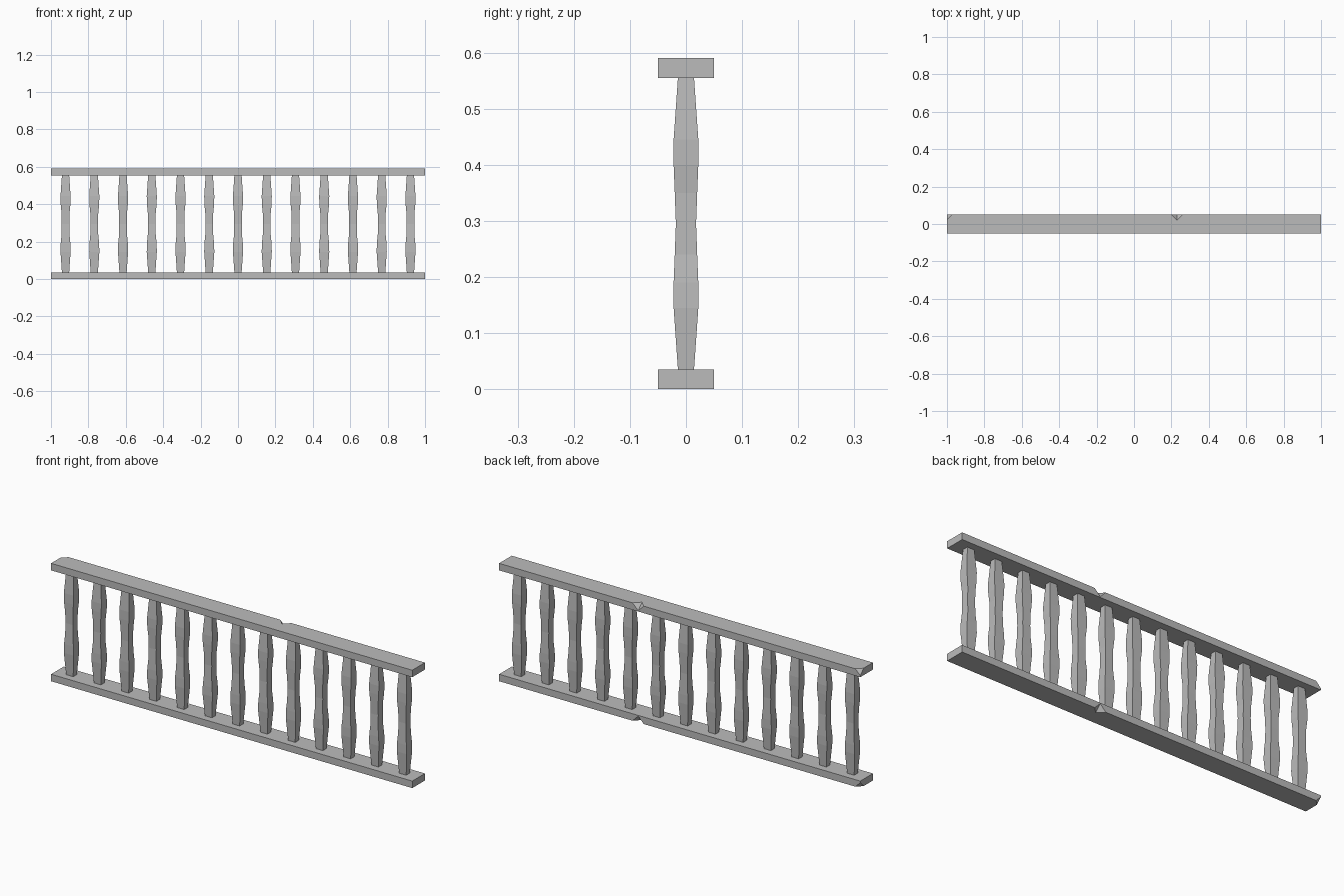
import bpy
import bmesh
from mathutils import Vector

if "Cube" in bpy.data.objects:
    bpy.data.objects.remove(bpy.data.objects["Cube"], do_unlink=True)

# Single stone colour
stone = bpy.data.materials.new("grey_stone")
stone.use_nodes = True
grey = (0.5, 0.5, 0.5, 1)
stone.diffuse_color = grey
stone.node_tree.nodes["Principled BSDF"].inputs["Base Color"].default_value = grey

HEIGHT, RAIL, DEPTH = 0.59, 0.035, 0.10


def add_object(name, bm):
    bmesh.ops.recalc_face_normals(bm, faces=bm.faces)
    mesh = bpy.data.meshes.new(name)
    bm.to_mesh(mesh)
    bm.free()
    mesh.materials.append(stone)
    obj = bpy.data.objects.new(name, mesh)
    bpy.context.collection.objects.link(obj)
    return obj


def chip_cutter(center, radius):
    # Octahedron whose quarter bites a chip out of an edge or corner
    bm = bmesh.new()
    for axis in range(3):
        for sign in (-1, 1):
            offset = Vector()
            offset[axis] = sign * radius
            bm.verts.new(Vector(center) + offset)
    bmesh.ops.convex_hull(bm, input=bm.verts)
    cutter = add_object("chip_cutter", bm)
    cutter.hide_render = True
    return cutter


def rail(name, z, chipped_z):
    bm = bmesh.new()
    bmesh.ops.create_cube(bm, size=1)
    bmesh.ops.scale(bm, vec=(2, DEPTH, RAIL), verts=bm.verts)
    bmesh.ops.translate(bm, vec=(0, 0, z), verts=bm.verts)
    obj = add_object(name, bm)
    bpy.context.view_layer.objects.active = obj
    # Chips on the outer back edge and back corner
    for x, radius in ((0.23, 0.031), (-1, 0.027)):
        cutter = chip_cutter((x, DEPTH / 2, chipped_z), radius)
        mod = obj.modifiers.new("chip", "BOOLEAN")
        mod.operation = "DIFFERENCE"
        mod.solver = "EXACT"
        mod.object = cutter
        bpy.ops.object.modifier_apply(modifier=mod.name)
        bpy.data.objects.remove(cutter, do_unlink=True)


rail("bottom_rail", RAIL / 2, 0)
rail("top_rail", HEIGHT - RAIL / 2, HEIGHT)

# Baluster half profile: height, half width in x, half width in y
lower = [(0.03, 0.019, 0.014), (0.145, 0.027, 0.022), (0.19, 0.026, 0.022),
         (0.24, 0.021, 0.020)]
waist = [(HEIGHT / 2, 0.021, 0.018)]
profile = lower + waist + [(HEIGHT - z, w, d) for z, w, d in reversed(lower)]


def baluster(name, x):
    bm = bmesh.new()
    rings = [[bm.verts.new((x + sx * w, sy * d, z))
              for sx, sy in ((-1, -1), (1, -1), (1, 1), (-1, 1))]
             for z, w, d in profile]
    for a, b in zip(rings, rings[1:]):
        for i in range(4):
            j = (i + 1) % 4
            bm.faces.new((a[i], a[j], b[j], b[i]))
    bm.faces.new(rings[0])
    bm.faces.new(rings[-1])
    add_object(name, bm)


COUNT = 13
for n in range(COUNT):
    baluster(f"baluster_{n + 1}", -0.922 + n * 1.844 / (COUNT - 1))
